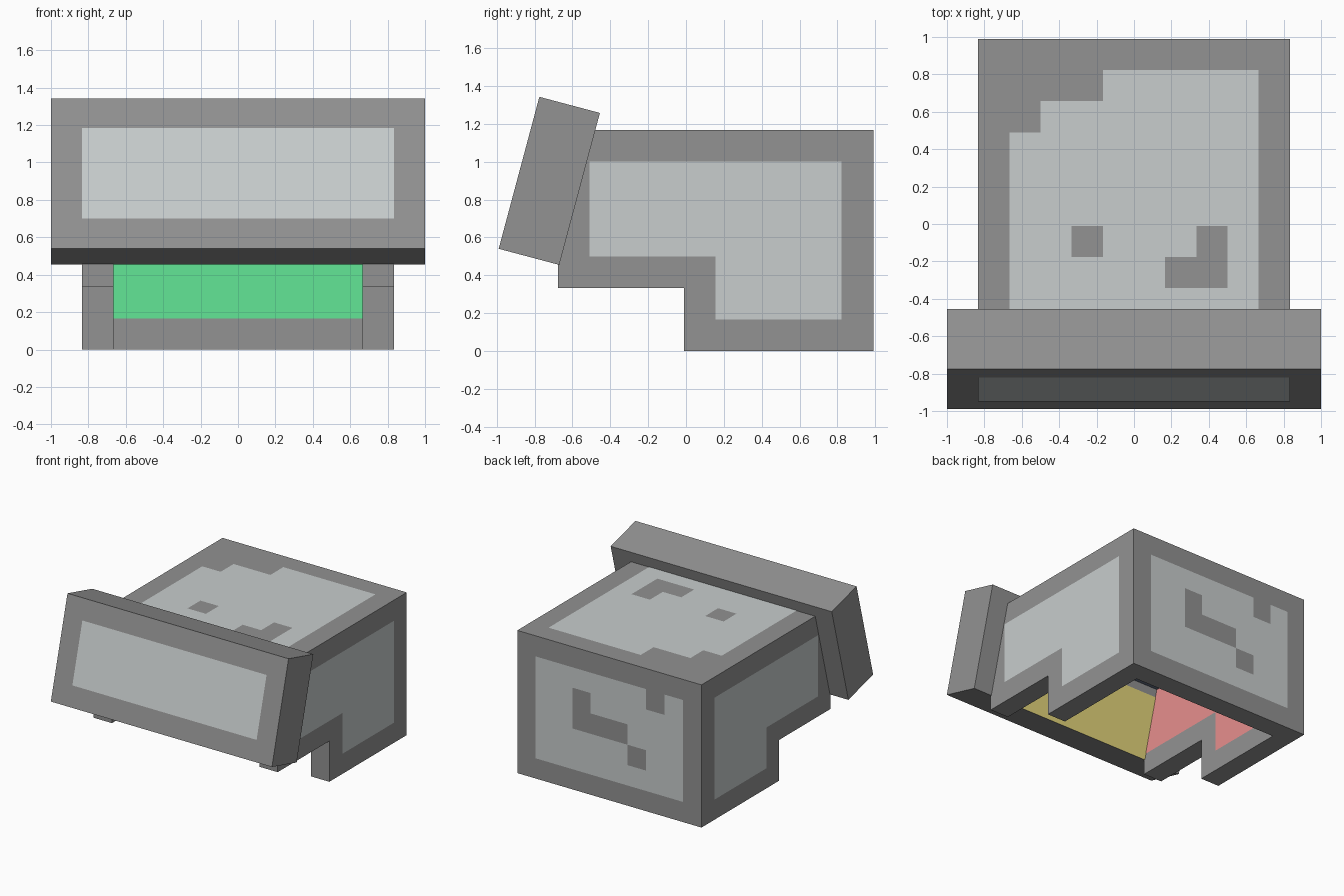
import bpy, bmesh
from mathutils import Vector

cube = bpy.data.objects.get("Cube")
if cube:
    bpy.data.objects.remove(cube, do_unlink=True)

U = 1 / 6                                  # one pixel of the block style
HALF, FRONT, BACK, TOP = 5 * U, -0.677, 0.99, 7 * U
INNER = HALF - U


def material(name, *rgb):
    lin = [((c / 255 + 0.055) / 1.055) ** 2.4 for c in rgb] + [1]
    m = bpy.data.materials.new(name)
    m.use_nodes = True
    m.diffuse_color = lin
    bsdf = m.node_tree.nodes["Principled BSDF"]
    bsdf.inputs["Base Color"].default_value = lin
    bsdf.inputs["Roughness"].default_value = 0.9
    return m


GREY = material("stone grey", 146, 146, 146)
LIGHT = material("pale grey", 200, 205, 205)
GREEN = material("mint green", 98, 230, 150)
YELLOW = material("straw yellow", 250, 234, 135)
PINK = material("coral pink", 245, 152, 150)
SLATE = material("slate blue", 98, 110, 130)


def finish(name, bm, mat):
    mesh = bpy.data.meshes.new(name)
    bm.to_mesh(mesh)
    bm.free()
    mesh.materials.append(mat)
    obj = bpy.data.objects.new(name, mesh)
    bpy.context.collection.objects.link(obj)
    return obj


def extrude_x(name, profile, half, mat):
    """Solid from a (y, z) profile swept across x."""
    bm = bmesh.new()
    face = bm.faces.new([bm.verts.new((-half, y, z)) for y, z in profile])
    out = bmesh.ops.extrude_face_region(bm, geom=[face])
    verts = [g for g in out["geom"] if isinstance(g, bmesh.types.BMVert)]
    bmesh.ops.translate(bm, verts=verts, vec=(2 * half, 0, 0))
    bmesh.ops.recalc_face_normals(bm, faces=bm.faces)
    return finish(name, bm, mat)


def pixels(name, rows, corner, right, down, mat):
    """Thin painted layer: one quad per '#', from the top left corner."""
    corner, right, down = Vector(corner), Vector(right), Vector(down)
    corner = corner + right.cross(-down).normalized() * 0.003
    bm = bmesh.new()
    for r, row in enumerate(rows):
        for c, mark in enumerate(row):
            if mark == "#":
                steps = ((c, r), (c, r + 1), (c + 1, r + 1), (c + 1, r))
                bm.faces.new([bm.verts.new(corner + right * i + down * j)
                              for i, j in steps])
    bmesh.ops.remove_doubles(bm, verts=bm.verts, dist=0.001)
    return finish(name, bm, mat)


# Hollow shell, open below and in front
step_y, step_z = FRONT + 4 * U, 2 * U
shell = extrude_x("shell", [(FRONT, step_z), (step_y, step_z), (step_y, 0),
                            (BACK, 0), (BACK, TOP), (FRONT, TOP)], HALF, GREY)
cutter = extrude_x("hollow_cutter", [(-2, -1), (BACK - U, -1),
                                     (BACK - U, TOP - U), (-2, TOP - U)], INNER, GREY)
cutter.hide_render = True
cut = shell.modifiers.new("hollow", "BOOLEAN")
cut.operation, cut.object, cut.solver = "DIFFERENCE", cutter, "EXACT"
bpy.context.view_layer.objects.active = shell
bpy.ops.object.modifier_apply(modifier=cut.name)
bpy.data.objects.remove(cutter, do_unlink=True)

# Tilted brow slab
low_front, top_front = Vector((0, -0.99, 0.54)), Vector((0, -0.775, 1.343))
low_back, top_back = Vector((0, -0.67, 0.455)), Vector((0, -0.455, 1.258))
extrude_x("brow", [p.yz for p in (low_front, low_back, top_back, top_front)], 1, GREY)

X, Y, Z = Vector((U, 0, 0)), Vector((0, U, 0)), Vector((0, 0, U))
blank = "." * 10

# Outer panels
pixels("brow_panel", ["." * 12] + ["." + "#" * 10 + "."] * 3,
       top_front - 6 * X, X, (low_front - top_front) / 5, LIGHT)

pixels("top_panel", [
    blank,
    "....#####.",
    "..#######.",
    ".########.",
    ".########.",
    ".########.",
    ".##.###.#.",
    ".#####..#.",
    ".########."], (-HALF, BACK, TOP), X, -Y, LIGHT)

pixels("back_panel", [
    blank,
    ".######.#.",
    ".##.#####.",
    ".##...###.",
    ".#####.##.",
    ".########."], (HALF, BACK, TOP), -X, -Z, LIGHT)

side = [blank] + [".########."] * 3 + [".....####."] * 2
pixels("left_panel", side, (HALF, FRONT, TOP), Y, -Z, LIGHT)
pixels("right_panel", [row[::-1] for row in side], (-HALF, BACK, TOP), -Y, -Z, LIGHT)

# Inner lining
lining = [blank] + ["#########."] * 3 + [".....####."] * 2
pixels("right_lining", lining, (-INNER, FRONT, TOP), Y, -Z, PINK)
pixels("left_lining", [row[::-1] for row in lining], (INNER, BACK, TOP), -Y, -Z, GREEN)
pixels("back_lining", [blank] + [".########."] * 5,
       (-HALF, BACK - U, TOP), X, -Z, GREEN)
pixels("ceiling_lining", ["#" * 8] * 9, (-INNER, FRONT, TOP - U), X, Y, SLATE)
pixels("brow_lining", ["." * 8] * 2 + ["#" * 8] * 3,
       top_back + 4 * X, -X, (low_back - top_back) / 5, YELLOW)
